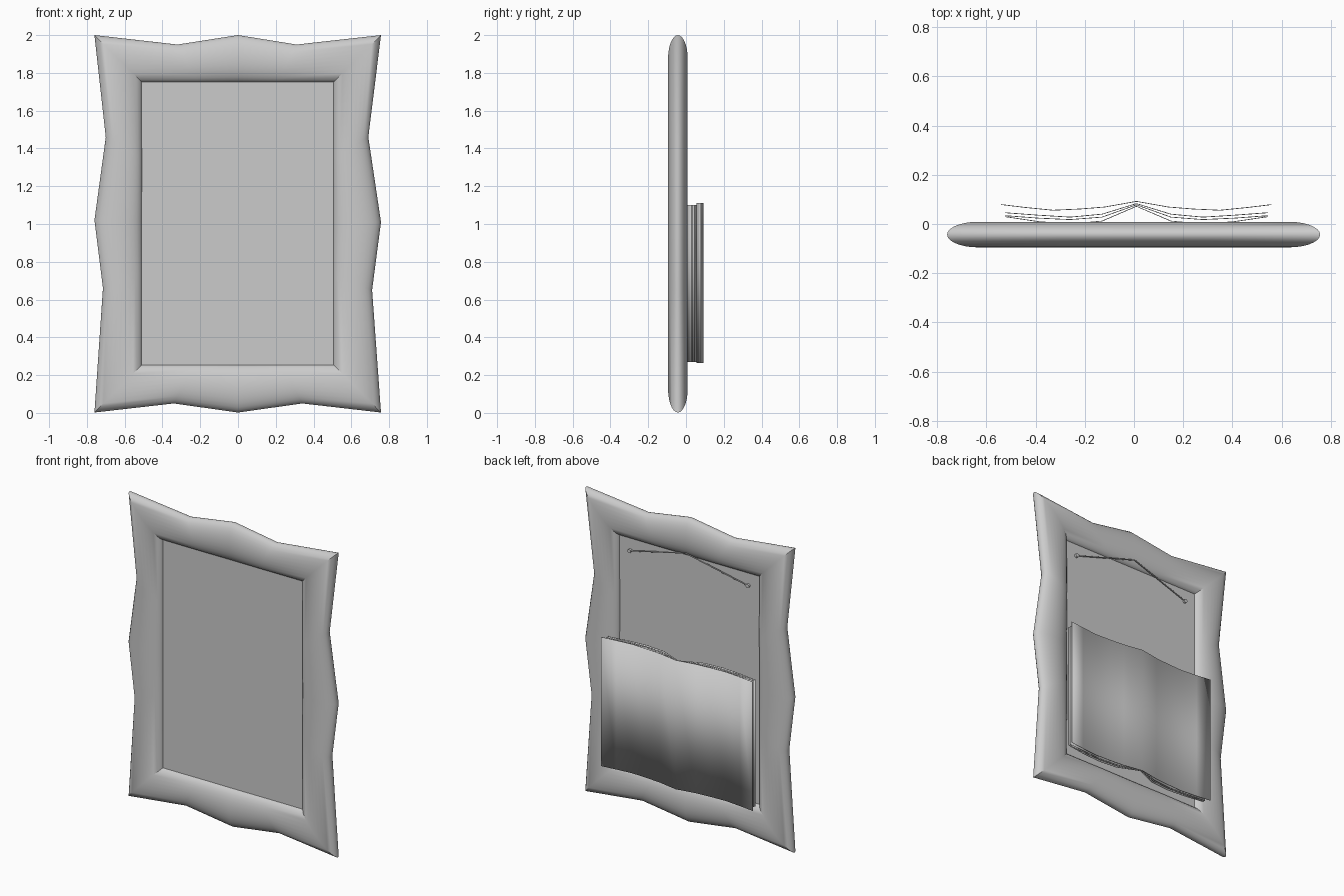
import bpy, math

if "Cube" in bpy.data.objects:
    bpy.data.objects.remove(bpy.data.objects["Cube"])

FRAME_Y, FRAME_HALF = -0.043, 0.052


def mesh_object(name, verts, faces, angle=30):
    me = bpy.data.meshes.new(name)
    me.from_pydata(verts, [], faces)
    ob = bpy.data.objects.new(name, me)
    bpy.context.collection.objects.link(ob)
    bpy.ops.object.select_all(action='DESELECT')
    ob.select_set(True)
    bpy.context.view_layer.objects.active = ob
    bpy.ops.object.shade_smooth_by_angle(angle=math.radians(angle))
    return ob


# Frame: elliptical section swept between a wavy outline and a straight opening
outer = [(-.76, 2), (-.32, 1.95), (0, 2), (.31, 1.95), (.757, 2),
         (.69, 1.46), (.757, 1.01), (.71, .65), (.757, .002),
         (.34, .05), (0, .002), (-.34, .05), (-.76, .002),
         (-.715, .66), (-.76, 1.02), (-.70, 1.46)]
left, right, low, high = -.508, .505, .255, 1.75
inner = []
for i, (x, z) in enumerate(outer):
    side, corner = i // 4, i % 4 == 0
    ix = min(max(x * .67, left), right)
    iz = 1.0 + (z - 1.0) * .75
    if side == 0 or i == 4:
        iz = high
    if side == 2 or i == 12:
        iz = low
    if side == 1 or i == 8:
        ix = right
    if side == 3 or i == 0:
        ix = left
    inner.append((ix, iz))

SEG = 28
verts, faces = [], []
for (ox, oz), (ix, iz) in zip(outer, inner):
    for k in range(SEG):
        a = 2 * math.pi * k / SEG
        t = .5 + .5 * math.cos(a)
        verts.append((ix + (ox - ix) * t, FRAME_Y + FRAME_HALF * math.sin(a),
                      iz + (oz - iz) * t))
n = len(outer)
for i in range(n):
    j = (i + 1) % n
    for k in range(SEG):
        m = (k + 1) % SEG
        faces.append((i * SEG + k, j * SEG + k, j * SEG + m, i * SEG + m))
mesh_object("wavy_frame", verts, faces)

# Flat panel filling the opening
bpy.ops.mesh.primitive_cube_add(size=1, location=(0, -.043, 1.0025))
panel = bpy.context.object
panel.name = "panel"
panel.scale = (1.03, .014, 1.51)


# Bent sheets of an open book hanging behind the frame
def sheet(name, profile, z0, z1):
    vs = [(x, y, z) for x, y in profile for z in (z0, z1)]
    fs = [(2 * i, 2 * i + 2, 2 * i + 3, 2 * i + 1) for i in range(len(profile) - 1)]
    ob = mesh_object(name, vs, fs, 24)
    mod = ob.modifiers.new("thickness", 'SOLIDIFY')
    mod.thickness = .003
    mod.offset = 0


def book_profile(spine_y, half, centre=.01):
    wing = [(centre + x, y) for x, y in half]
    mirrored = [(centre - x, y) for x, y in reversed(half)]
    return mirrored + [(centre, spine_y)] + wing


sheet("book_top_sheet", book_profile(
    .092, [(.13, .069), (.23, .061), (.34, .056), (.45, .067), (.55, .079)]), .263, 1.11)
inner_sheets = [
    (.083, [(.14, .040), (.27, .028), (.40, .036), (.535, .046)]),
    (.078, [(.14, .028), (.27, .018), (.40, .024), (.535, .034)]),
    (.072, [(.14, .012), (.27, .000), (.40, .010), (.535, .030)]),
]
for i, (sy, half) in enumerate(inner_sheets):
    sheet(f"book_inner_sheet_{i + 1}", book_profile(sy, half), .27, 1.10)

# Hanging wire and its two nails
cu = bpy.data.curves.new("hanging_wire", 'CURVE')
cu.dimensions = '3D'
cu.bevel_depth = .004
cu.bevel_resolution = 2
cu.use_fill_caps = True
path = [(-.43, -.030, 1.67), (0, .005, 1.783), (.43, -.030, 1.67)]
sp = cu.splines.new('POLY')
sp.points.add(len(path) - 1)
for p, co in zip(sp.points, path):
    p.co = (*co, 1)
bpy.context.collection.objects.link(bpy.data.objects.new("hanging_wire", cu))

for s, label in ((-1, "left"), (1, "right")):
    bpy.ops.mesh.primitive_cylinder_add(vertices=16, radius=.012, depth=.016,
                                        location=(s * .43, -.030, 1.67),
                                        rotation=(math.pi / 2, 0, 0))
    bpy.context.object.name = f"nail_{label}"
    bpy.ops.object.shade_smooth_by_angle(angle=math.radians(30))
